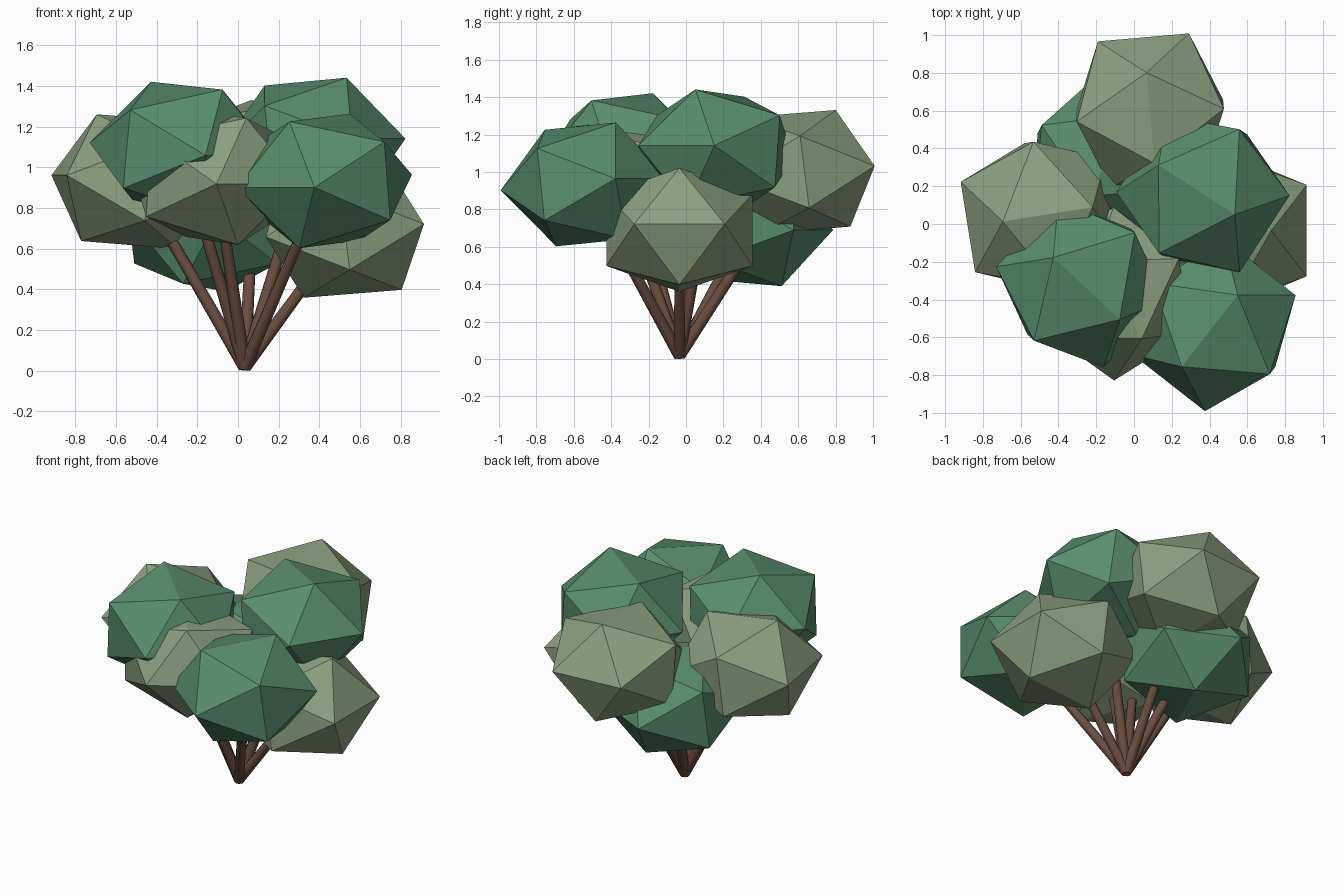
import bpy, bmesh
from math import radians
from mathutils import Matrix, Vector

if "Cube" in bpy.data.objects:
    bpy.data.objects.remove(bpy.data.objects["Cube"])


def material(name, rgb):
    m = bpy.data.materials.new(name)
    m.diffuse_color = (*rgb, 1)
    m.use_nodes = True
    m.node_tree.nodes["Principled BSDF"].inputs["Base Color"].default_value = m.diffuse_color
    return m


GREEN = material("green_leaves", (0.10, 0.27, 0.155))
OLIVE = material("olive_leaves", (0.26, 0.35, 0.215))
BARK = material("bark", (0.145, 0.075, 0.052))


def add_object(name, bm, mat):
    mesh = bpy.data.meshes.new(name)
    bm.to_mesh(mesh)
    bm.free()
    mesh.materials.append(mat)
    obj = bpy.data.objects.new(name, mesh)
    bpy.context.collection.objects.link(obj)
    return obj


# Leaf clump: one tilted, flattened icosahedron, turned about z for each copy
def leaf_clump(name, center, turn, mat):
    bm = bmesh.new()
    bmesh.ops.create_icosphere(bm, subdivisions=1, radius=0.46)
    shape = (Matrix.Translation(center)
             @ Matrix.Rotation(radians(turn), 4, 'Z')
             @ Matrix.Diagonal((1, 1, 0.8, 1))
             @ Matrix.Rotation(radians(26), 4, 'Y')
             @ Matrix.Rotation(radians(180), 4, 'Z'))
    bm.transform(shape)
    add_object(name, bm, mat)


# Branch: slim tapered cylinder from the shared foot into a clump
def branch(name, start, end):
    axis = end - start
    bm = bmesh.new()
    bmesh.ops.create_cone(bm, cap_ends=True, segments=10, radius1=0.032,
                          radius2=0.025, depth=axis.length)
    bm.transform(Matrix.Translation((start + end) / 2)
                 @ axis.to_track_quat('Z', 'Y').to_matrix().to_4x4())
    for f in bm.faces:
        f.smooth = len(f.verts) == 4
    add_object(name, bm, BARK)


FOOT = Vector((0.033, -0.035, 0.018))

# name, centre, turn about z in degrees, colour
CLUMPS = [
    ("front_left_top", (-0.28, -0.315, 1.09), 137, GREEN),
    ("right_top", (0.365, 0.16, 1.11), -33, GREEN),
    ("front_right", (0.425, -0.535, 0.933), 52, GREEN),
    ("back_low", (-0.148, 0.33, 0.72), 244, GREEN),
    ("right_low", (0.525, -0.035, 0.69), 0, OLIVE),
    ("back_top", (0.084, 0.60, 1.00), 95, OLIVE),
    ("left", (-0.495, 0.045, 0.93), 189, OLIVE),
    ("front_middle", (-0.107, -0.37, 0.95), 122, OLIVE),
]

for part, center, turn, mat in CLUMPS:
    leaf_clump("leaf_clump_" + part, center, turn, mat)
    branch("branch_" + part, FOOT, Vector(center))
